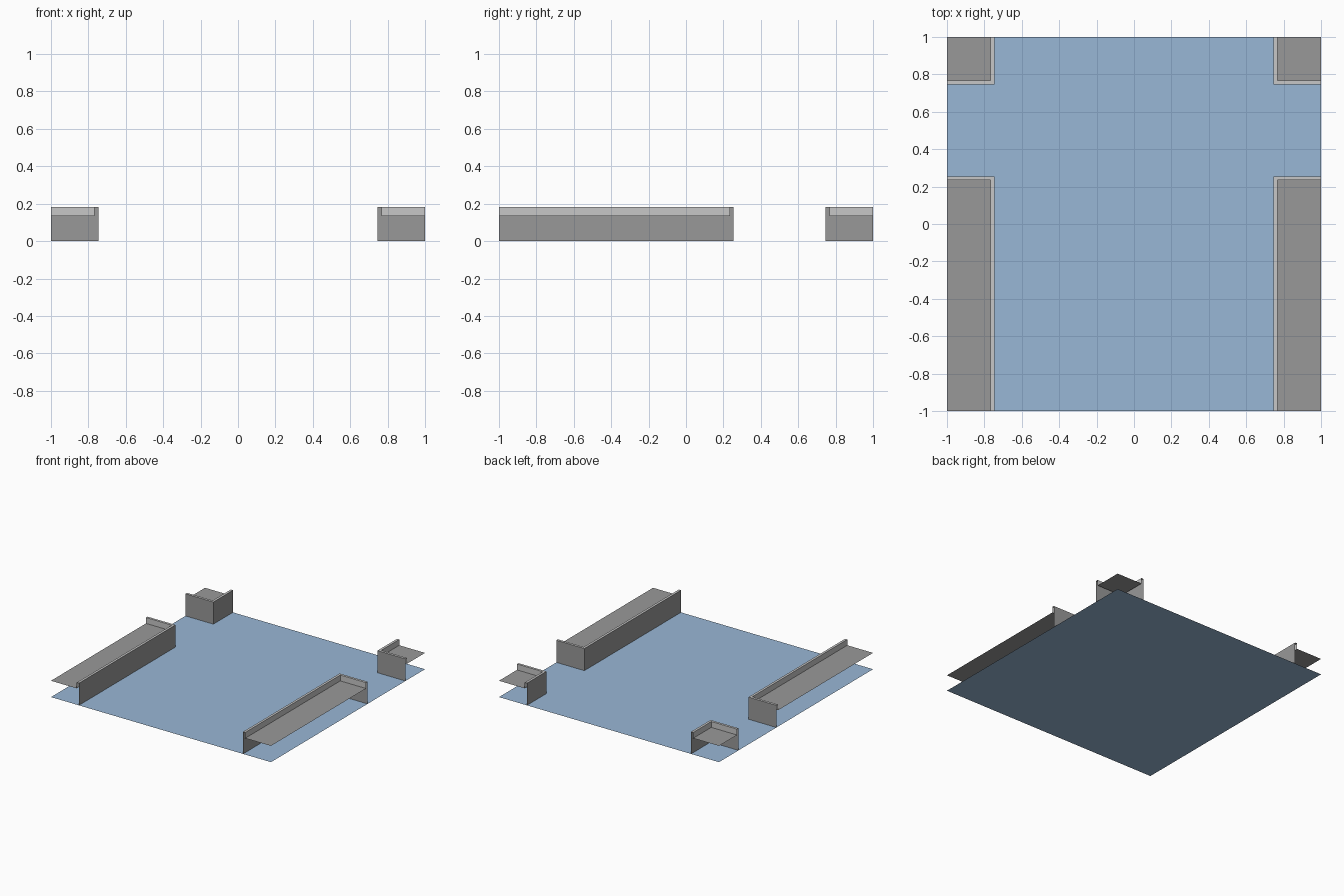
import bpy, bmesh

if "Cube" in bpy.data.objects:
    bpy.data.objects.remove(bpy.data.objects["Cube"])


def material(name, rgb):
    m = bpy.data.materials.new(name)
    m.diffuse_color = (*rgb, 1.0)
    m.use_nodes = True
    m.node_tree.nodes["Principled BSDF"].inputs["Base Color"].default_value = m.diffuse_color
    return m


WATER = material("water_blue", (0.318, 0.477, 0.673))
STONE = material("stone_grey", (0.318, 0.318, 0.318))
RIM = material("rim_light_grey", (0.571, 0.571, 0.571))

WALL_X, INNER_X = 0.746, 0.766   # outer and inner faces of the raised rim
RIM_W = INNER_X - WALL_X
TOP_Z, FLOOR_Z = 0.182, 0.134


def finish(name, bm, mats):
    me = bpy.data.meshes.new(name)
    bm.to_mesh(me)
    bm.free()
    for m in mats:
        me.materials.append(m)
    ob = bpy.data.objects.new(name, me)
    bpy.context.collection.objects.link(ob)


# Water sheet covering the whole tile
bm = bmesh.new()
bm.faces.new([bm.verts.new((x, y, 0)) for x, y in ((-1, -1), (1, -1), (1, 1), (-1, 1))])
finish("water_surface", bm, [WATER])


def bank(name, sx, edge_y, end_y):
    """L-shaped quay: outer wall, rim top, inner lip and paved floor, open at tile edges."""
    bm = bmesh.new()
    inner_y = edge_y + RIM_W * end_y
    outer = [(sx, edge_y), (sx * WALL_X, edge_y), (sx * WALL_X, end_y)]
    inner = [(sx, inner_y), (sx * INNER_X, inner_y), (sx * INNER_X, end_y)]
    levels = [(outer, 0), (outer, TOP_Z), (inner, TOP_Z), (inner, FLOOR_Z)]
    rings = [[bm.verts.new((x, y, z)) for x, y in path] for path, z in levels]
    flip = sx * end_y < 0

    def face(verts, mat):
        f = bm.faces.new(verts if flip else verts[::-1])
        f.material_index = mat

    for k, (lo, hi) in enumerate(zip(rings, rings[1:])):
        for i in range(2):
            face([lo[i], lo[i + 1], hi[i + 1], hi[i]], 0 if k == 0 else 1)
    face(rings[-1] + [bm.verts.new((sx, end_y, FLOOR_Z))], 0)
    finish(name, bm, [STONE, RIM])


# Two long front banks and two short back banks
for side, sx in (("left", -1), ("right", 1)):
    bank("front_bank_" + side, sx, 0.254, -1)
    bank("back_bank_" + side, sx, 0.746, 1)
